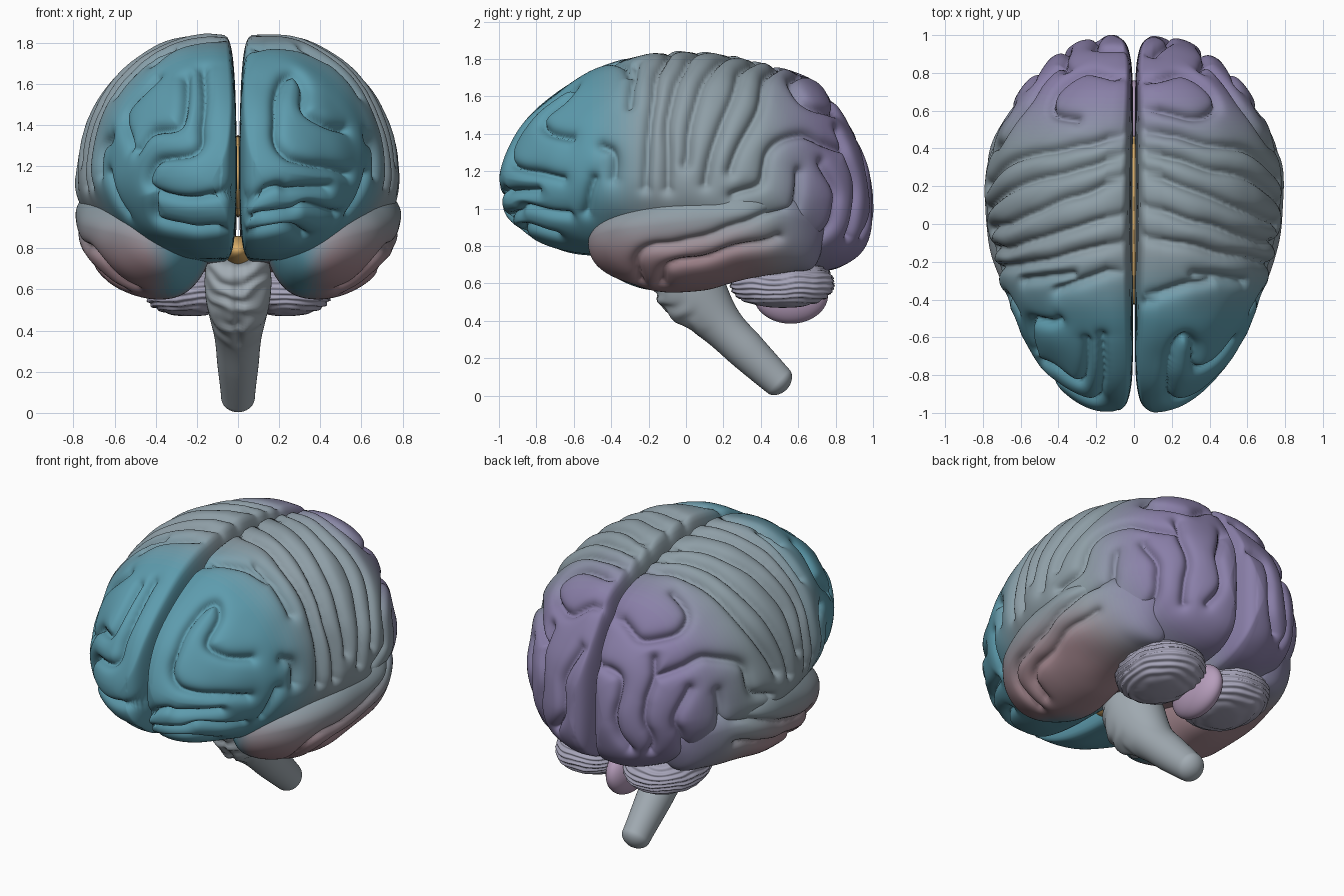
import bpy, bmesh, math
from mathutils import Vector, noise
from mathutils.bvhtree import BVHTree
from mathutils.kdtree import KDTree

if "Cube" in bpy.data.objects:
    bpy.data.objects.remove(bpy.data.objects["Cube"])

TEAL, GREY, PURPLE, ROSE = (.11, .33, .42), (.27, .34, .38), (.25, .21, .39), (.37, .24, .27)
mats = {}


def material(c):
    key = tuple(round(v, 3) for v in c)
    if key not in mats:
        mats[key] = bpy.data.materials.new("tint")
        mats[key].diffuse_color = (*key, 1)
    return mats[key]


def finish(bm, name, colour):
    """Turn a bmesh into a smooth object; colour(point) gives each face its tint."""
    bmesh.ops.recalc_face_normals(bm, faces=bm.faces)
    me = bpy.data.meshes.new(name)
    slots = {}
    for f in bm.faces:
        m = material(colour(f.calc_center_median()))
        if m.name not in slots:
            slots[m.name] = len(slots)
            me.materials.append(m)
        f.material_index = slots[m.name]
        f.smooth = True
    bm.to_mesh(me)
    bm.free()
    bpy.context.collection.objects.link(bpy.data.objects.new(name, me))


def interp(tab, t):
    """Smooth curve through evenly spaced values."""
    n = len(tab) - 1
    i = min(int(t * n), n - 1)
    f = t * n - i
    b, c = tab[i], tab[i + 1]
    a = tab[i - 1] if i else 2 * b - c
    d = tab[i + 2] if i + 2 <= n else 2 * c - b
    return b + .5 * f * (c - a + f * (2 * a - 5 * b + 4 * c - d + f * (3 * (b - c) + d - a)))


def skin(rings, start, end):
    """Closed surface through rings of points with a pole at each end."""
    bm = bmesh.new()
    rows = [[bm.verts.new(p) for p in r] for r in rings]
    a, b = bm.verts.new(start), bm.verts.new(end)
    n = len(rows[0])
    for j in range(n):
        k = (j + 1) % n
        bm.faces.new((a, rows[0][j], rows[0][k]))
        bm.faces.new((b, rows[-1][k], rows[-1][j]))
        for r, q in zip(rows, rows[1:]):
            bm.faces.new((r[j], q[j], q[k], r[k]))
    bmesh.ops.recalc_face_normals(bm, faces=bm.faces)
    return bm


def lobe(s, y0, y1, tabs, cf, e, nu, n_out, n_in):
    """Loft along y; tabs = top, bottom, outer, inner, height of widest point."""
    angs = [-math.pi / 2 + math.pi * j / n_out for j in range(n_out)]
    angs += [math.pi / 2 + math.pi * j / n_in for j in range(n_in)]
    rings, ends = [], []
    for k in range(nu + 1):
        t = k / nu
        zt, zb, o, i, zm = (interp(tb, t) for tb in tabs)
        y = (y0 + y1) / 2 - (y1 - y0) / 2 * math.cos(math.pi * t)
        c = i + cf * (o - i)
        if k in (0, nu):
            ends.append((s * c, y, zm))
            continue
        ring = []
        for a in angs:
            co, si = math.cos(a), math.sin(a)
            x = c + (o - c) * co if co >= 0 else c - (c - i) * (-co) ** e
            ring.append((s * x, y, zm + (zt - zm if si > 0 else zm - zb) * si))
        rings.append(ring)
    return skin(rings, *ends)


def carve(bm, s, paths, depth, width):
    """Press furrows into the surface along paths drawn in a view."""
    bvh = BVHTree.FromBMesh(bm)
    hits = []
    for view, flat in paths:
        dim = 3 if view == 'n' else 2
        cols = [flat[d::dim] for d in range(dim)]
        for k in range(161):
            p = [interp(c, k / 160) for c in cols]
            wob = .014 * noise.noise(Vector((p[0] * 6, p[1] * 6, s * 5)))
            u, v = p[0] + wob, p[1] - wob
            if view == 'n':
                h = bvh.find_nearest(Vector((s * p[0], v, p[2])))[0]
            else:
                o, d = {'s': ((2 * s, u, v), (-s, 0, 0)), 'f': ((s * u, -3, v), (0, 1, 0)),
                        'b': ((s * u, 3, v), (0, -1, 0)), 't': ((s * u, v, 3), (0, 0, -1))}[view]
                h = bvh.ray_cast(Vector(o), Vector(d))[0]
            if h:
                hits.append(h)
    kd = KDTree(len(hits))
    for i, h in enumerate(hits):
        kd.insert(h, i)
    kd.balance()
    bm.normal_update()
    moves = []
    for v in bm.verts:
        d = math.hypot(kd.find(v.co)[2], .003)
        lump = .008 * noise.noise(v.co * 5) if abs(v.co.x) > .08 else 0
        k = depth * min(1, .3 + abs(v.co.x) * 6)
        moves.append(v.normal * (lump - k * math.exp(-d / width)))
    for v, m in zip(bm.verts, moves):
        if abs(v.co.x) < .012:
            m.x = 0
        v.co += m
        if v.co.x * s < .004:
            v.co.x = .004 * s
    bmesh.ops.smooth_vert(bm, verts=bm.verts, factor=.3, use_axis_x=True, use_axis_y=True, use_axis_z=True)


def ramp(v, a, b):
    t = max(0, min(1, (v - a) / (b - a)))
    return round(t * t * (3 - 2 * t) * 14) / 14


def blend(c, d, t):
    return tuple(p + (q - p) * t for p, q in zip(c, d))


def cortex_tint(p):
    """Teal front, grey middle, rose lower side, purple back."""
    c = blend(GREY, ROSE, ramp(-p.z, -1.02, -.68) * ramp(p.y, -.56, -.5) * ramp(-p.y, -.75, -.25))
    low = ramp(-abs(p.x), -.46, -.3) * ramp(-p.y, 0, .3) if p.z < .95 else 0
    return blend(blend(c, TEAL, low), PURPLE, ramp(p.y + .1 * (p.z - 1.2), .38, .8))


def main_tint(p):
    return blend(cortex_tint(p), TEAL, ramp(-p.y, .12, .55))


# Hemisphere profile tables, front to back
MAIN = ([1.12, 1.28, 1.46, 1.61, 1.74, 1.82, 1.845, 1.82, 1.76, 1.67, 1.46, 1.25, 1.03],
        [1.12, .97, .87, .79, .75, .74, .72, .69, .66, .66, .71, .82, 1.03],
        [.13, .26, .40, .53, .635, .725, .78, .785, .72, .60, .46, .30, .13],
        [.13, .05, .016, .006, .006, .006, .006, .006, .006, .006, .016, .05, .13],
        [1.12, 1.14, 1.16, 1.18, 1.18, 1.18, 1.15, 1.12, 1.1, 1.07, 1.05, 1.03, 1.03])
TEMPORAL = ([.82, .95, 1.03, 1.11, 1.16, 1.16, 1.11, 1.02, .88],
            [.82, .70, .61, .555, .57, .63, .66, .69, .88],
            [.42, .56, .685, .765, .79, .785, .69, .56, .43],
            [.42, .28, .18, .12, .14, .2, .25, .3, .4],
            [.82, .86, .89, .91, .94, .96, .95, .91, .88])

# Furrows: side (y,z), front and back (|x|,z), top (|x|,y)
SIDE = [[-.46, 1.34, -.4, 1.3, -.39, 1.16], [-.27, 1.78, -.31, 1.56],
        [.85, 1.32, .75, 1.36, .62, 1.4, .45, 1.32, .4, 1.14, .26, 1.06],
        [.82, 1.42, .93, 1.11, .88, .84], [.74, 1.24, .82, 1.05, .72, .84, .56, .8],
        [.61, 1.2, .58, .99, .42, .93], [-.5, 1.16, -.54, .97]]
FRONT = {1: [[.55, 1.16, .44, 1.2, .25, 1.25, .18, 1.37, .2, 1.6, .26, 1.66, .32, 1.6, .33, 1.48, .42, 1.42, .54, 1.38],
             [.03, 1.03, .18, 1.1, .27, 1.08, .44, 1.1], [.04, .95, .25, .96, .35, 1.0, .5, .95],
             [.05, .87, .25, .89, .33, .85]],
         -1: [[.17, 1.68, .17, 1.42, .21, 1.28, .4, 1.23, .44, 1.1, .26, 1.03, .02, 1.08],
              [.26, 1.64, .28, 1.42, .43, 1.37, .5, 1.28], [.4, 1.64, .55, 1.47, .53, 1.3],
              [.42, 1.07, .4, .93, .24, .88, .1, .88]]}
BACK = {1: [[.09, 1.4, .18, 1.2, .17, 1.0, .25, .85]],
        -1: [[.05, 1.33, .2, 1.28, .2, 1.0, .27, .85]]}
TOP = {1: [[.04, -.42, .2, -.35, .42, -.3], [.05, .76, .25, .8, .4, .72, .44, .62, .3, .57, .1, .62]],
       -1: [[.12, -.25, .3, -.31, .42, -.36], [.06, .78, .25, .82, .41, .72, .44, .6, .3, .56]]}
# Parallel ridges: y at midline, y at shoulder, y and z at lower end
BANDS = [(-.06, -.19, -.23, 1.1), (.1, -.09, -.11, 1.1), (.29, .04, 0, 1.24),
         (.41, .21, .1, 1.13), (.53, .37, .24, 1.2)]
TEMP_SIDE = [[-.25, .6, -.27, .72, -.18, .79, .05, .83, .25, .9, .5, 1.02],
             [-.14, .6, -.1, .68, .08, .72, .3, .78, .5, .84]]

for s, tag in ((1, "left"), (-1, "right")):
    sh = 0 if s > 0 else -.035
    bands = [('n', [.04, a + sh, 1.83, .34, a * .5 + b * .5 + sh, 1.76, .63, b + sh, 1.5,
                    .76, c * .7 + b * .3 + sh, 1.3, .78, c + sh, z]) for a, b, c, z in BANDS]
    paths = bands + [('s', p) for p in SIDE] + [('f', p) for p in FRONT[s]]
    paths += [('b', p) for p in BACK[s]] + [('t', p) for p in TOP[s]]
    bm = lobe(s, -1, 1, MAIN, .18, .25, 225, 134, 26)
    carve(bm, s, paths, .068, .022)
    finish(bm, tag + "_cerebral_hemisphere", main_tint)
    bm = lobe(s, -.52, .74, TEMPORAL, .4, .8, 110, 80, 40)
    carve(bm, s, [('s', p) for p in TEMP_SIDE], .06, .022)
    finish(bm, tag + "_temporal_lobe", cortex_tint)


def ellipsoid(name, centre, radii, colour, fold=0, power=1, seg=70, rows=90):
    """Rounded body with optional fine wavy horizontal folds."""
    bm = bmesh.new()
    bmesh.ops.create_uvsphere(bm, u_segments=seg, v_segments=rows, radius=1)
    for v in bm.verts:
        n = v.co.copy()
        p = Vector([c + r * math.copysign(abs(q) ** power, q) for c, r, q in zip(centre, radii, n)])
        wave = math.sin(230 * p.z + 6 * noise.noise(p * 6)) + .9 * noise.noise(p * 20)
        v.co = p + n * fold * wave * (1 - n.z ** 4)
    finish(bm, name, lambda p: colour)


# Cerebellum
for s, tag in ((1, "left"), (-1, "right")):
    ellipsoid(tag + "_cerebellum", (.235 * s, .515, .60), (.22, .275, .13), (.38, .37, .48), .006, .9)
ellipsoid("cerebellar_vermis", (0, .56, .54), (.085, .20, .155), (.47, .34, .5), 0, 1, 32, 32)

# Deep core seen through the gap between hemispheres
ellipsoid("deep_core", (0, -.08, .79), (.08, .24, .07), (.7, .42, .14), 0, 1, 32, 24)
ellipsoid("corpus_callosum", (0, .02, 1.15), (.03, .45, .2), (.7, .42, .14), 0, 1, 32, 24)

# Brainstem: y, z, half width, half depth from lower tip to top
SY = [.54, .46, .33, .19, .04, -.02, -.03]
SZ = [.035, .11, .235, .375, .55, .68, .80]
RX = [.08, .085, .10, .115, .155, .16, .13]
RY = [.08, .09, .105, .12, .185, .17, .13]
rings = []
for k in range(1, 121):
    t = (k / 120) ** 1.3
    y, z, rx, ry = (interp(tb, t) for tb in (SY, SZ, RX, RY))
    cap = math.sqrt(1 - (1 - min(1, t / .1)) ** 2)
    t0 = min(t, .998)
    d = Vector((0, interp(SY, t0 + .001) - interp(SY, t0), interp(SZ, t0 + .001) - interp(SZ, t0))).normalized()
    side = Vector((0, d.z, -d.y))
    ring = []
    for j in range(64):
        a = 2 * math.pi * j / 64
        p = Vector((rx * cap * math.cos(a), y, z)) - side * ry * cap * math.sin(a)
        # Cross ridges and centre groove on the front bulge
        amt = ramp(math.sin(a), -.1, .6) * ramp(t, .5, .62)
        p -= side * .009 * amt * math.sin(t * 75 - 18 * abs(p.x) + 3 * noise.noise(p * 9))
        p += side * .02 * math.exp(-(p.x / .02) ** 2) * amt
        ring.append(p)
    rings.append(ring)
finish(skin(rings, (0, .54, .035), (0, -.03, .83)), "brainstem", lambda p: (.36, .41, .45))

for m in bpy.data.materials:
    if m.users and not m.is_grease_pencil:
        m.use_nodes = True
        m.node_tree.nodes["Principled BSDF"].inputs["Base Color"].default_value = m.diffuse_color
